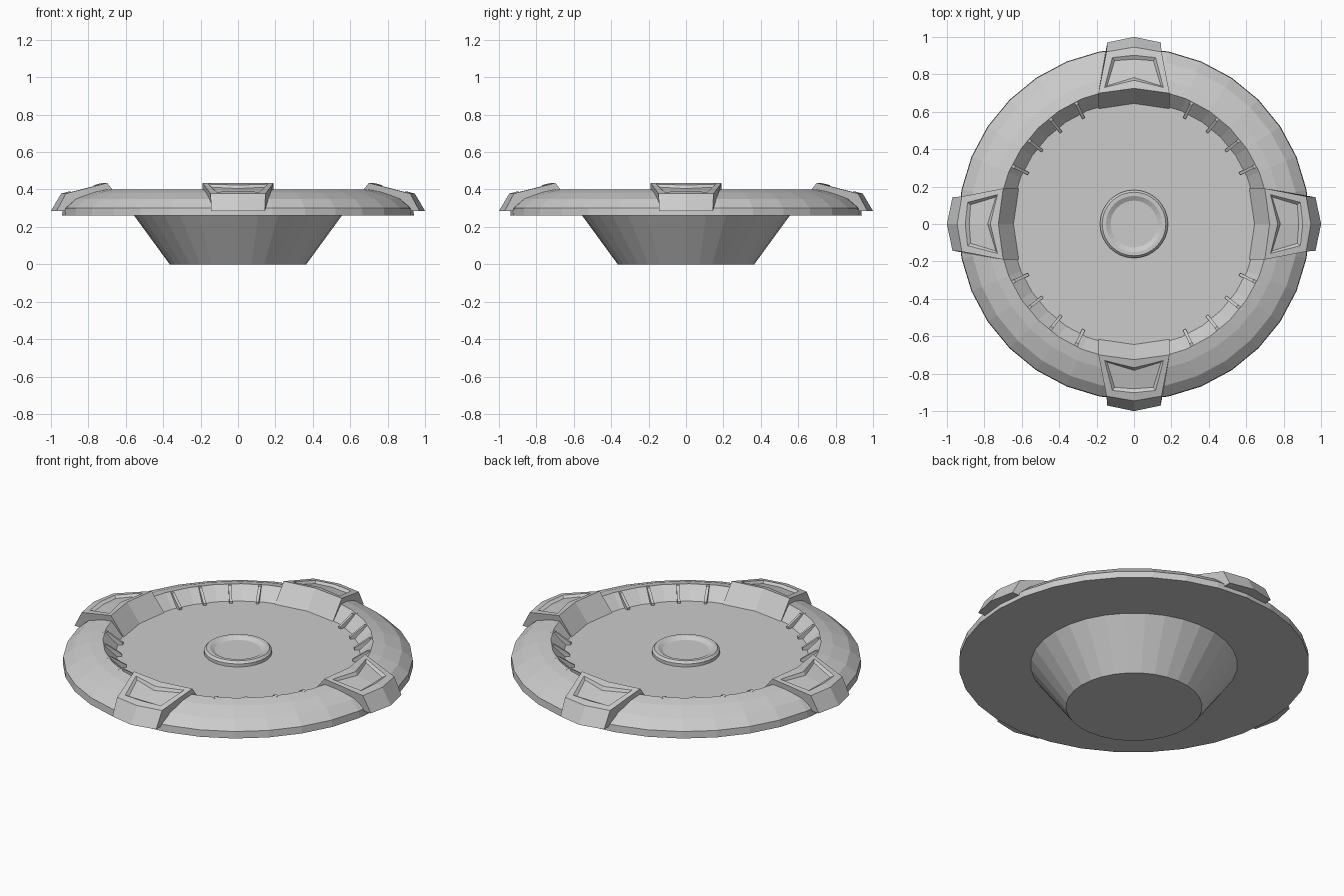
import bpy, bmesh
from math import sin, cos, pi, radians, sqrt
from mathutils import Matrix

if "Cube" in bpy.data.objects:
    bpy.data.objects.remove(bpy.data.objects["Cube"])

SIDES = 32


def finish(name, bm):
    bmesh.ops.remove_doubles(bm, verts=bm.verts, dist=1e-5)
    bmesh.ops.recalc_face_normals(bm, faces=bm.faces)
    mesh = bpy.data.meshes.new(name)
    bm.to_mesh(mesh)
    bm.free()
    obj = bpy.data.objects.new(name, mesh)
    bpy.context.collection.objects.link(obj)
    return obj


def lathe(name, profile):
    """Revolve (radius, z) points; end points are capped."""
    bm = bmesh.new()
    rings = [[bm.verts.new((r * cos(2 * pi * i / SIDES), r * sin(2 * pi * i / SIDES), z))
              for i in range(SIDES)] for r, z in profile]
    for a, b in zip(rings, rings[1:]):
        for i in range(SIDES):
            j = (i + 1) % SIDES
            bm.faces.new((a[i], a[j], b[j], b[i]))
    bm.faces.new(rings[0])
    bm.faces.new(rings[-1])
    return finish(name, bm)


def copy_turned(obj, name, angle):
    dup = bpy.data.objects.new(name, obj.data)
    dup.matrix_world = Matrix.Rotation(angle, 4, 'Z')
    bpy.context.collection.objects.link(dup)


# Dish: tapered foot, underside, rounded rim, sloped inner wall and floor
lathe("dish_body", [(0.365, 0), (0.555, 0.26), (0.94, 0.26), (0.937, 0.30),
                    (0.88, 0.35), (0.79, 0.385), (0.725, 0.40), (0.655, 0.33)])

# Central button with a raised lip
lathe("center_button", [(0.182, 0.32), (0.182, 0.348), (0.17, 0.361), (0.15, 0.361),
                        (0.125, 0.347), (0.11, 0.347)])

# Clamp over the rim: sections as (middle radius, half width, sagitta, z)
sections = [(0.64, 0.19, 0.028, 0.325), (0.725, 0.19, 0.026, 0.435),
            (0.945, 0.147, 0.025, 0.378), (1.0, 0.143, 0.03, 0.285),
            (0.90, 0.143, 0.03, 0.285)]
bm = bmesh.new()
rows = [[bm.verts.new((x * w, r - abs(x) * s, z)) for x in (-1, 0, 1)]
        for r, w, s, z in sections]
top = []
for k, a in enumerate(rows):
    b = rows[(k + 1) % len(rows)]
    for i in (0, 1):
        f = bm.faces.new((a[i], a[i + 1], b[i + 1], b[i]))
        if k == 1:
            top.append(f)
for i in (0, 2):
    bm.faces.new([row[i] for row in rows])
bmesh.ops.recalc_face_normals(bm, faces=bm.faces)
# Shallow panel sunk into the clamp top
bmesh.ops.inset_region(bm, faces=top, thickness=0.045, depth=0)
bmesh.ops.inset_region(bm, faces=top, thickness=0.018, depth=-0.014)
clamp = finish("rim_clamp_1", bm)
for k in (1, 2, 3):
    copy_turned(clamp, f"rim_clamp_{k + 1}", k * pi / 2)

# Thin ribs standing on the inner wall, four between each pair of clamps
bm = bmesh.new()
outline = [(0.735, 0.398), (0.705, 0.398), (0.625, 0.342), (0.625, 0.325), (0.70, 0.325)]
sides = [[bm.verts.new((r, y, z)) for r, z in outline] for y in (-0.008, 0.008)]
for s in sides:
    bm.faces.new(s)
for i in range(len(outline)):
    j = (i + 1) % len(outline)
    bm.faces.new((sides[0][i], sides[0][j], sides[1][j], sides[1][i]))
rib = finish("wall_rib_1", bm)
angles = [q * 90 + a for q in range(4) for a in (25.5, 38.5, 51.5, 64.5)]
rib.matrix_world = Matrix.Rotation(radians(angles[0]), 4, 'Z')
for n, a in enumerate(angles[1:], 2):
    copy_turned(rib, f"wall_rib_{n}", radians(a))
